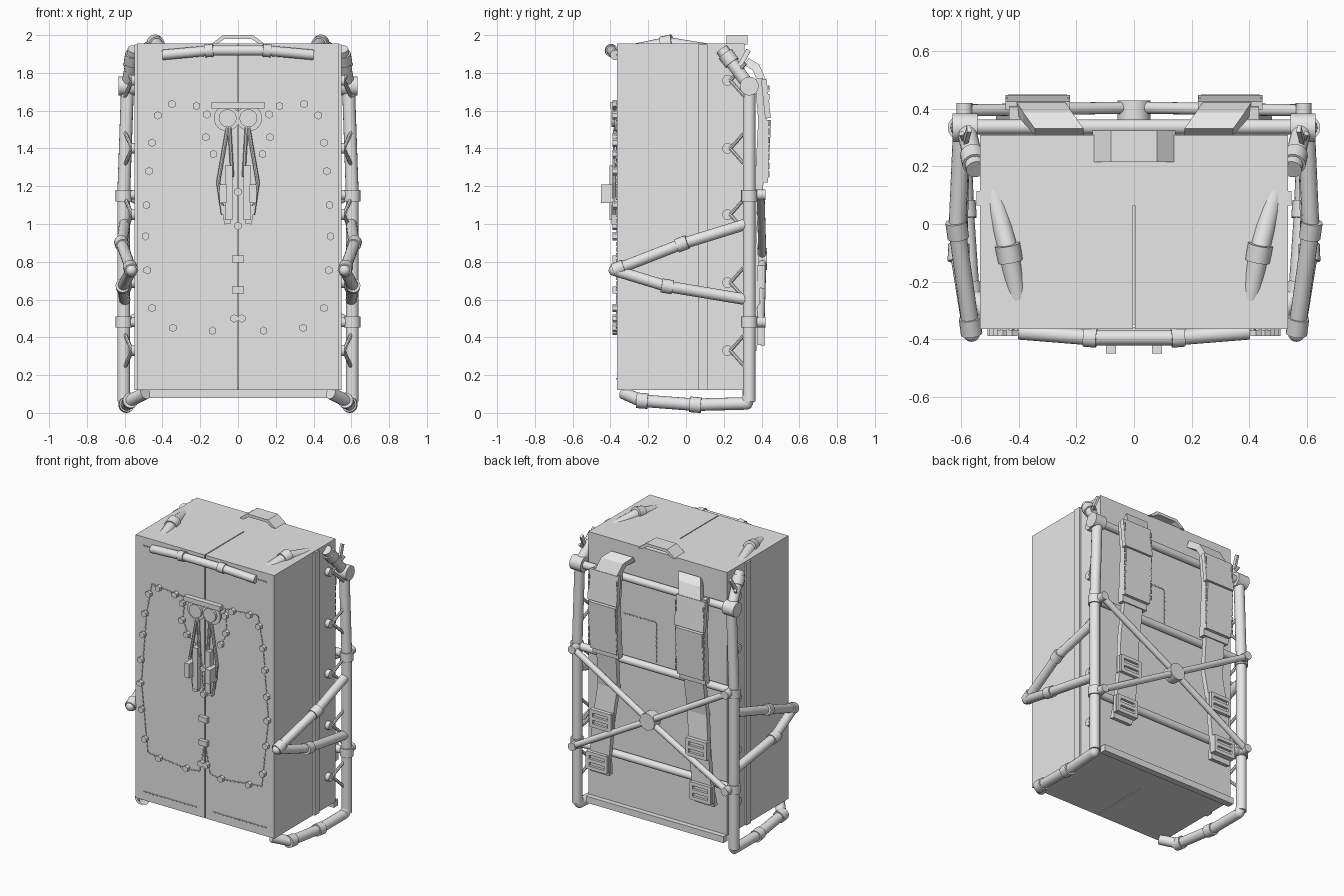
import bpy, bmesh, math
from mathutils import Vector, Matrix

if "Cube" in bpy.data.objects:
    bpy.data.objects.remove(bpy.data.objects["Cube"])

GREY = bpy.data.materials.new("plain_grey")
GREY.diffuse_color = (0.8, 0.8, 0.8, 1)
GREY.use_nodes = True
GREY.node_tree.nodes["Principled BSDF"].inputs["Base Color"].default_value = GREY.diffuse_color
V = Vector


def finish(name, bm, mirror=False, smooth=False):
    bmesh.ops.recalc_face_normals(bm, faces=bm.faces)
    me = bpy.data.meshes.new(name)
    bm.to_mesh(me)
    bm.free()
    me.materials.append(GREY)
    ob = bpy.data.objects.new(name, me)
    bpy.context.collection.objects.link(ob)
    if mirror:
        ob.modifiers.new("mirror", 'MIRROR')
    if smooth:
        bpy.ops.object.select_all(action='DESELECT')
        ob.select_set(True)
        bpy.context.view_layer.objects.active = ob
        bpy.ops.object.shade_smooth_by_angle(angle=math.radians(40))
    return ob


def box(name, x, y, z, mirror=False, rx=0, ry=0, rz=0):
    """Box from (low, high) ranges, turned about its own centre."""
    bm = bmesh.new()
    mid = V(((x[0] + x[1]) / 2, (y[0] + y[1]) / 2, (z[0] + z[1]) / 2))
    rot = Matrix.Rotation(rz, 4, 'Z') @ Matrix.Rotation(ry, 4, 'Y') @ Matrix.Rotation(rx, 4, 'X')
    bmesh.ops.create_cube(bm, size=1, matrix=Matrix.Translation(mid) @ rot @
                          Matrix.Diagonal((x[1] - x[0], y[1] - y[0], z[1] - z[0], 1)))
    return finish(name, bm, mirror)


def add_cyl(bm, a, b, r, r2=None, seg=16):
    a, b = V(a), V(b)
    m = Matrix.Translation((a + b) / 2) @ (b - a).to_track_quat('Z', 'Y').to_matrix().to_4x4()
    bmesh.ops.create_cone(bm, cap_ends=True, segments=seg, radius1=r, radius2=r if r2 is None else r2,
                          depth=(b - a).length, matrix=m)


def tube(name, pts, r, collars=(), mirror=False, seg=16, collar_r=1.25, width=0.06):
    """Bent pipe with round elbows; collars are (segment, fraction)."""
    bm = bmesh.new()
    pts = [V(p) for p in pts]
    for a, b in zip(pts, pts[1:]):
        add_cyl(bm, a, b, r, seg=seg)
    for p in pts[1:-1]:
        bmesh.ops.create_uvsphere(bm, u_segments=seg, v_segments=8, radius=r, matrix=Matrix.Translation(p))
    for i, t in collars:
        d = (pts[i + 1] - pts[i]).normalized() * width / 2
        c = pts[i].lerp(pts[i + 1], t)
        add_cyl(bm, c - d, c + d, r * collar_r, seg=seg)
    return finish(name, bm, mirror, True)


def strap(name, pts, width, thick, mirror=True):
    """Flat band swept along a path, its width running along x."""
    bm = bmesh.new()
    pts = [V(p) for p in pts]
    rings = []
    for i, p in enumerate(pts):
        t = pts[min(i + 1, len(pts) - 1)] - pts[max(i - 1, 0)]
        n = V((0, -t.z, t.y)).normalized() * thick / 2
        s = V((width / 2, 0, 0))
        rings.append([bm.verts.new(q) for q in (p - s - n, p + s - n, p + s + n, p - s + n)])
    for a, b in zip(rings, rings[1:]):
        for k in range(4):
            bm.faces.new((a[k], a[(k + 1) % 4], b[(k + 1) % 4], b[k]))
    bm.faces.new(rings[0])
    bm.faces.new(rings[-1])
    return finish(name, bm, mirror)


def stitches(name, pts, y, step=0.03, mirror=True):
    """Dashes along an (x, z) line on a plane of constant y."""
    bm = bmesh.new()
    for (x0, z0), (x1, z1) in zip(pts, pts[1:]):
        length = math.hypot(x1 - x0, z1 - z0)
        n = max(1, round(length / step))
        for i in range(n):
            f = (i + 0.5) / n
            m = (Matrix.Translation((x0 + (x1 - x0) * f, y, z0 + (z1 - z0) * f)) @
                 Matrix.Rotation(-math.atan2(z1 - z0, x1 - x0), 4, 'Y') @
                 Matrix.Diagonal((length / n * 0.7, 0.008, 0.008, 1)))
            bmesh.ops.create_cube(bm, size=1, matrix=m)
    return finish(name, bm, mirror)


# Pack body: two front halves with a seam, side ribs, rear half
box("front_half", (0.003, 0.535), (-0.365, 0.065), (0.12, 1.955), True)
box("seam_core", (-0.01, 0.01), (-0.35, 0.065), (0.135, 1.94))
box("rear_half", (-0.535, 0.535), (0.065, 0.31), (0.12, 1.955))
box("side_rib", (0.53, 0.548), (0.065, 0.115), (0.12, 1.95), True)
box("rear_base_slab", (-0.53, 0.53), (0.30, 0.345), (0.08, 0.125))

# Frame posts, bottom rails, side arms
tube("frame_post", [(0.605, 0.335, 0.06), (0.605, 0.335, 1.155), (0.585, 0.335, 1.73), (0.55, 0.19, 1.925)],
     0.034, [(0, 0.385), (0, 0.995), (2, 0.75)], True)
tube("post_foot", [(0.605, 0.335, 0.09), (0.598, 0.32, 0.05), (0.59, 0.05, 0.043), (0.57, -0.24, 0.065),
                   (0.49, -0.33, 0.105)], 0.033, [(2, 0.0), (2, 0.97)], True)
tube("side_arm", [(0.60, 0.32, 1.0), (0.615, -0.02, 0.895), (0.565, -0.38, 0.755), (0.61, -0.10, 0.67),
                  (0.60, 0.32, 0.60)], 0.030, [(1, 0.0), (1, 0.93), (3, 0.0)], True)
tube("post_joint", [(0.545, 0.335, 1.73), (0.632, 0.335, 1.73)], 0.05, mirror=True)

# Rear crossbars and X brace
for nm, z in (("upper", 1.73), ("middle", 1.155), ("lower", 0.48)):
    tube(nm + "_crossbar", [(-0.59, 0.338, z), (0.59, 0.338, z)], 0.026)
tube("cross_brace", [(0.59, 0.395, 1.155), (0, 0.405, 0.815), (0.59, 0.395, 0.48)], 0.021, mirror=True)
tube("brace_hub", [(0, 0.36, 0.815), (0, 0.43, 0.815)], 0.058)
for z in (1.155, 0.48):
    tube("brace_mount", [(0.59, 0.33, z), (0.59, 0.42, z)], 0.028, mirror=True)

# Shoulder straps
strap("strap_top", [(0.26, 0.32, 1.86), (0.30, 0.37, 1.83), (0.325, 0.405, 1.75)], 0.17, 0.045)
strap("shoulder_pad", [(0.335, 0.385, 1.77), (0.335, 0.405, 1.55), (0.335, 0.385, 1.18)], 0.20, 0.045)
strap("pad_upper_panel", [(0.335, 0.412, 1.765), (0.335, 0.434, 1.56)], 0.225, 0.03)
strap("pad_lower_panel", [(0.335, 0.436, 1.55), (0.335, 0.418, 1.22)], 0.205, 0.03)
strap("strap_lower", [(0.335, 0.385, 1.22), (0.345, 0.355, 0.95), (0.37, 0.375, 0.72), (0.395, 0.375, 0.45),
                      (0.405, 0.355, 0.33)], 0.15, 0.035)
for x in (0.228, 0.442):
    stitches("pad_stitching", [(x, 1.74), (x, 1.24)], 0.438, 0.045)
for x, z in ((0.37, 0.72), (0.40, 0.42)):
    box("buckle_plate", (x - 0.085, x + 0.085), (0.375, 0.40), (z - 0.06, z + 0.06), True)
    for dz in (-0.05, 0, 0.05):
        box("buckle_bar", (x - 0.075, x + 0.075), (0.395, 0.417), (z + dz - 0.012, z + dz + 0.012), True)
    for dx in (-0.07, 0.07):
        box("buckle_side", (x + dx - 0.012, x + dx + 0.012), (0.395, 0.417), (z - 0.06, z + 0.06), True)

# Stitched patch on the rear
stitches("rear_patch_stitching", [(0.27, 1.46), (0.01, 1.46), (0.01, 1.18)], 0.311, 0.03, False)

# Lacing between the body and the posts
for z in (0.33, 0.69, 1.05, 1.40, 1.76):
    tube("lacing_cord", [(0.60, 0.315, z + 0.09), (0.56, 0.235, z), (0.60, 0.315, z - 0.09)], 0.010,
         mirror=True, seg=8)
    tube("lacing_ring", [(0.53, 0.22, z), (0.565, 0.22, z)], 0.028, mirror=True)
box("post_top_tab", (0.575, 0.59), (0.285, 0.31), (1.79, 1.93), True, rx=-0.5, ry=-0.15)

# Top carry handle and side grips
bm = bmesh.new()
prof = [(-0.145, 1.95), (-0.08, 2.0), (0.08, 2.0), (0.145, 1.95), (0.115, 1.95), (0.07, 1.98), (-0.07, 1.98),
        (-0.115, 1.95)]
front, back = ([bm.verts.new((x, y, z)) for x, z in prof] for y in (0.215, 0.325))
for i in range(8):
    j = (i + 1) % 8
    bm.faces.new((front[i], front[j], back[j], back[i]))
for i, j, k, l in ((0, 1, 6, 7), (1, 2, 5, 6), (2, 3, 4, 5)):
    bm.faces.new([front[n] for n in (i, j, k, l)])
    bm.faces.new([back[n] for n in (i, j, k, l)])
finish("carry_handle", bm)
tube("side_grip", [(0.495, 0.13, 1.918), (0.435, -0.10, 1.955), (0.405, -0.26, 1.922)], 0.035, [(1, 0.0)], True)

# Front grab bar
tube("grab_bar", [(-0.40, -0.375, 1.895), (-0.15, -0.395, 1.918), (0.15, -0.395, 1.918), (0.40, -0.375, 1.895)],
     0.027, [(0, 0.99), (2, 0.01)], width=0.045)

# Front stitching
fy = -0.367
stitches("panel_stitching", [(0.14, 1.62), (0.22, 1.625), (0.41, 1.645), (0.45, 1.43), (0.49, 0.94),
                             (0.44, 0.46), (0.12, 0.425), (0.04, 0.44), (0.004, 0.63)], fy)
stitches("pocket_stitching", [(0.155, 1.62), (0.17, 1.46), (0.12, 1.35), (0.035, 1.30), (0.012, 1.0)], fy)
stitches("hem_stitching", [(0.06, 0.18), (0.48, 0.18)], fy)
stitches("corner_stitching", [(0.40, 1.895), (0.48, 1.895)], fy, 0.02)

# Hexagonal studs
bm = bmesh.new()
for x, z in ((.35, 1.635), (.22, 1.625), (.425, 1.575), (.455, 1.43), (.47, 1.28), (.485, 1.10), (.49, .935),
             (.48, .755), (.455, .555), (.345, .45), (.135, .435), (.02, .50), (.165, 1.58), (.17, 1.46),
             (.13, 1.37)):
    add_cyl(bm, (x, -0.36, z), (x, -0.39, z), 0.022, seg=6)
finish("stud", bm, True)
bm = bmesh.new()
for z in (1.17, 0.99):
    add_cyl(bm, (0, -0.36, z), (0, -0.39, z), 0.022, seg=6)
finish("centre_stud", bm)
for z in (0.815, 0.65):
    box("centre_clip", (-0.032, 0.032), (-0.39, -0.36), (z - 0.018, z + 0.018))

# Clasp at the centre: bar, twin rings, cords, buckles
box("clasp_bar", (-0.14, 0.14), (-0.40, -0.36), (1.612, 1.645))
tube("clasp_pod", [(0.06, -0.36, 1.56), (0.06, -0.378, 1.56)], 0.068, mirror=True, seg=24)
tube("clasp_ring", [(0.055, -0.36, 1.56), (0.055, -0.395, 1.56)], 0.047, mirror=True, seg=24)
tube("outer_cord", [(0.055, -0.375, 1.51), (0.105, -0.38, 1.22), (0.08, -0.38, 1.05)], 0.010, mirror=True, seg=8)
tube("inner_cord", [(0.045, -0.375, 1.51), (0.03, -0.38, 1.25)], 0.010, mirror=True, seg=8)
box("toggle_long", (0.03, 0.068), (-0.405, -0.36), (1.02, 1.31), True)
box("toggle_short", (0.062, 0.098), (-0.45, -0.36), (1.11, 1.21), True)
box("toggle_tip", (0.045, 0.08), (-0.395, -0.36), (1.0, 1.10), True, ry=0.15)
